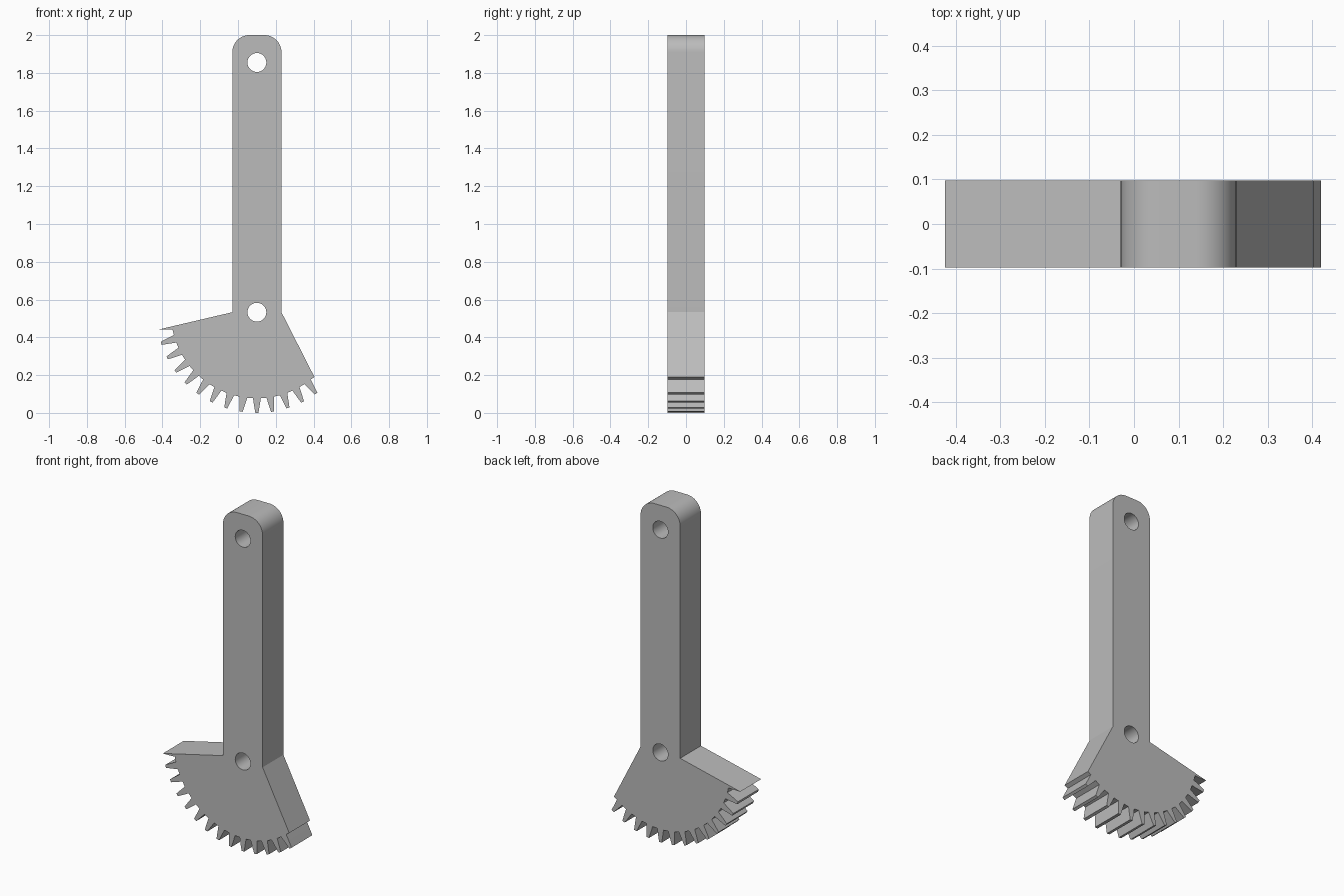
import bpy, bmesh
from math import sin, cos, radians, pi

cube = bpy.data.objects.get("Cube")
if cube:
    bpy.data.objects.remove(cube)

CX, PIVOT_Z, TOP_HOLE_Z = 0.1, 0.533, 1.855
HALF_W, HALF_T, CORNER = 0.13, 0.0975, 0.09
ROOT_R, MID_R, TIP_R = 0.456, 0.495, 0.533
PITCH = 9

grey = bpy.data.materials.new("plain grey")
grey.use_nodes = True
colour = (0.5, 0.5, 0.5, 1)
grey.diffuse_color = colour
grey.node_tree.nodes["Principled BSDF"].inputs["Base Color"].default_value = colour


def polar(radius, degrees):
    """Point around the pivot, measured from straight down towards +x."""
    a = radians(degrees)
    return CX + radius * sin(a), PIVOT_Z - radius * cos(a)


def arc(cx, cz, radius, start, end, steps):
    angles = [radians(start + (end - start) * i / steps) for i in range(steps + 1)]
    return [(cx + radius * cos(a), cz + radius * sin(a)) for a in angles]


# Rounded arm, outlined anticlockwise from its lower right
outline = [(CX + HALF_W, PIVOT_Z)]
outline += arc(CX + HALF_W - CORNER, 2 - CORNER, CORNER, 0, 90, 12)
outline += arc(CX - HALF_W + CORNER, 2 - CORNER, CORNER, 90, 180, 12)
outline.append((CX - HALF_W, PIVOT_Z))

# Toothed sector: a cut-off first tooth, then twelve whole teeth
outline += [polar(TIP_R, -80), polar(MID_R, -79.2), polar(ROOT_R, -78.5)]
for i in range(-8, 5):
    for radius, offset in ((ROOT_R, -2.6), (MID_R, -1.7), (TIP_R, -0.9),
                           (TIP_R, 0.9), (MID_R, 1.7), (ROOT_R, 2.6)):
        outline.append(polar(radius, i * PITCH + offset))
outline.append(polar(0.459, 41.6))

# Flat profile with two pin holes, thickened
profile = bpy.data.curves.new("gear_arm_profile", "CURVE")
profile.dimensions = "2D"
profile.fill_mode = "BOTH"
profile.extrude = HALF_T
holes = [arc(CX, z, 0.05, 0, 348.75, 31) for z in (PIVOT_Z, TOP_HOLE_Z)]
for points in [outline] + holes:
    spline = profile.splines.new("POLY")
    spline.points.add(len(points) - 1)
    for point, (x, z) in zip(spline.points, points):
        point.co = (x, z, 0, 1)
    spline.use_cyclic_u = True

arm = bpy.data.objects.new("gear_arm", profile)
bpy.context.collection.objects.link(arm)
arm.rotation_euler.x = pi / 2
bpy.ops.object.select_all(action="DESELECT")
arm.select_set(True)
bpy.context.view_layer.objects.active = arm
bpy.ops.object.convert(target="MESH")
arm = bpy.context.object

# Weld the caps to the walls and shade the curved walls smooth
bm = bmesh.new()
bm.from_mesh(arm.data)
bmesh.ops.remove_doubles(bm, verts=bm.verts, dist=0.0005)
bmesh.ops.recalc_face_normals(bm, faces=bm.faces)
bm.to_mesh(arm.data)
bm.free()
arm.data.materials.clear()
arm.data.materials.append(grey)
bpy.ops.object.shade_smooth_by_angle(angle=radians(25))
